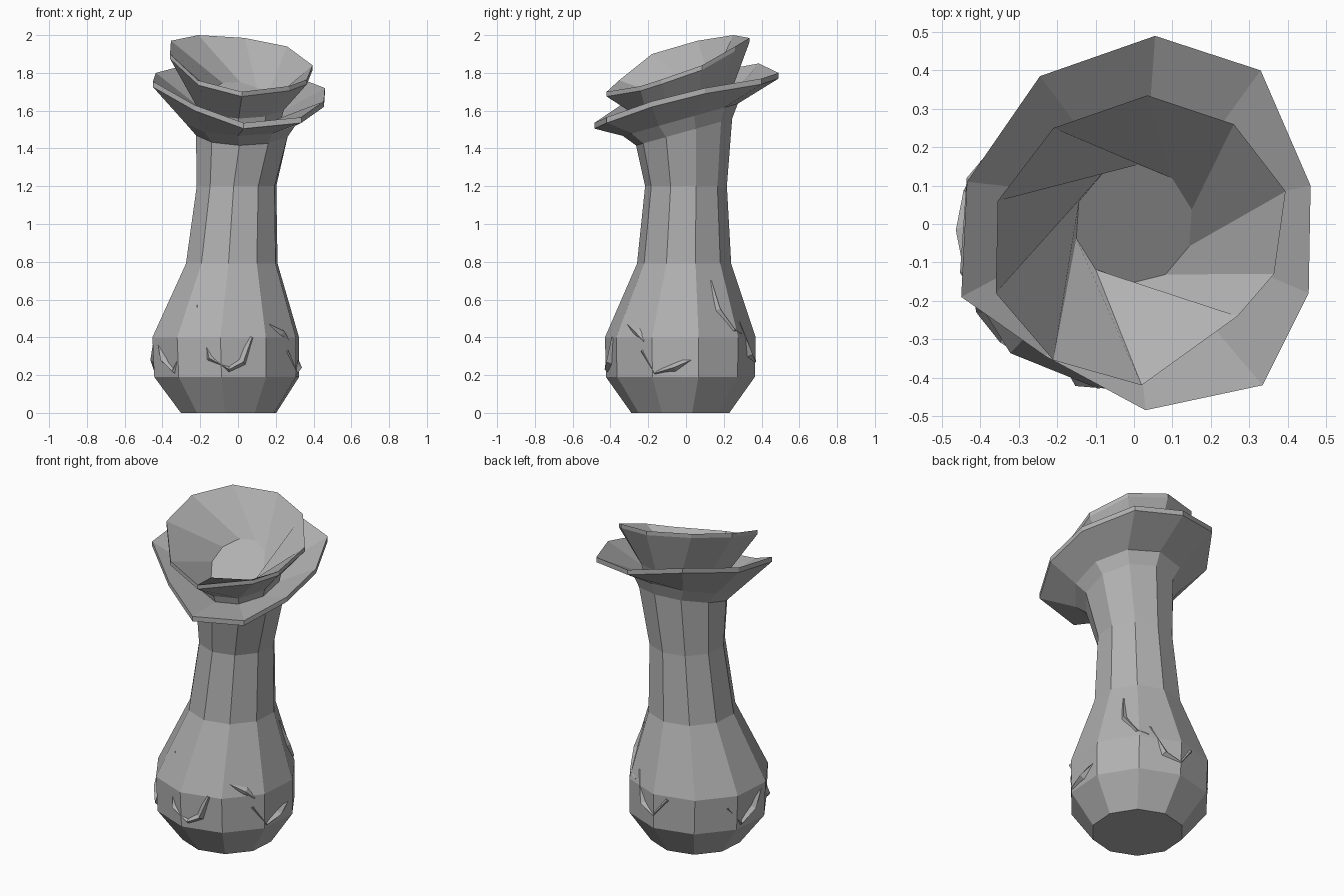
import bpy, bmesh
from math import cos, sin, radians

if "Cube" in bpy.data.objects:
    bpy.data.objects.remove(bpy.data.objects["Cube"])

N = 10
ANG = [radians(86 - 36 * i) for i in range(N)]

clay = bpy.data.materials.new("dark_grey")
clay.diffuse_color = (.44, .44, .44, 1)
clay.use_nodes = True
clay.node_tree.nodes["Principled BSDF"].inputs["Base Color"].default_value = clay.diffuse_color


def ring(cx, cy, r, z, tilt=0.0, lean=0.0):
    pts = [(cx + r * cos(a), cy + r * sin(a)) for a in ANG]
    return [(x, y, z + tilt * y + lean * x) for x, y in pts]


def lower(pts, dz):
    return [(x, y, z - dz) for x, y, z in pts]


def loft(name, rings):
    bm = bmesh.new()
    loops = [[bm.verts.new(p) for p in r] for r in rings]
    n = len(rings[0])
    for a, b in zip(loops, loops[1:]):
        for i in range(n):
            j = (i + 1) % n
            bm.faces.new((a[i], a[j], b[j], b[i]))
    bm.faces.new(loops[0])
    bm.faces.new(loops[-1])
    bmesh.ops.recalc_face_normals(bm, faces=bm.faces[:])
    me = bpy.data.meshes.new(name)
    bm.to_mesh(me)
    bm.free()
    me.materials.append(clay)
    ob = bpy.data.objects.new(name, me)
    bpy.context.collection.objects.link(ob)
    return ob


# tilted, irregular rims
lower_rim = [(.055, .49, 1.80), (.33, .40, 1.77), (.46, .10, 1.72), (.455, -.18, 1.65),
             (.335, -.42, 1.565), (.03, -.485, 1.535), (-.23, -.345, 1.63),
             (-.45, -.19, 1.755), (-.435, .11, 1.80), (-.245, .385, 1.85)]
upper_rim = [(.035, .335, 1.985), (.26, .26, 1.94), (.395, .085, 1.84), (.365, -.13, 1.765),
             (.27, -.24, 1.73), (.02, -.42, 1.70), (-.21, -.355, 1.76),
             (-.36, -.18, 1.90), (-.355, .06, 1.97), (-.21, .25, 2.0)]

# bulbous body, neck and lower flared rim
body = [(-.05, -.03, .26, 0), (-.06, -.03, .395, .19), (-.065, -.03, .40, .40),
        (-.033, -.01, .25, .79), (-.008, 0, .217, 1.2)]
rings = [ring(*b) for b in body]
rings += [ring(.025, -.01, .255, 1.49, .28), ring(.02, -.03, .305, 1.56, .28),
          lower(lower_rim, .03), lower_rim, ring(.02, 0, .22, 1.58, .28)]
loft("vase_body", rings)

# upper cup with its own rim and sunken twisted inside, sloping to the front
inside = ring(0, 0, .155, 1.66, .6, -.1)
loft("upper_cup", [ring(.02, 0, .21, 1.52, .28), ring(.02, 0, .24, 1.63, .3),
                   lower(upper_rim, .025), upper_rim,
                   inside[1:] + inside[:1]])


def surface(deg, z, lift):
    for a, b in zip(body, body[1:]):
        if a[3] <= z <= b[3]:
            t = (z - a[3]) / (b[3] - a[3])
            cx, cy, r = [a[k] + t * (b[k] - a[k]) for k in range(3)]
            d = radians(deg)
            return (cx + (r + lift) * cos(d), cy + (r + lift) * sin(d), z)


# raised broken lips around the belly
lips = {
    "front_lip": [(-121, .57), (-103, .29), (-88, .23), (-77, .27), (-69, .40)],
    "front_left_lip": [(-165, .42), (-150, .28), (-136, .22), (-127, .33)],
    "right_lip": [(-32, .33), (-20, .21), (-5, .24), (12, .29)],
    "right_front_lip": [(-55, .48), (-38, .43), (-30, .38)],
    "right_rear_lip": [(33, .70), (36, .55), (48, .44), (58, .42)],
    "back_lip": [(60, .48), (72, .31), (86, .27), (98, .38)],
    "left_lip": [(150, .33), (163, .22), (178, .28), (190, .38)],
}
for name, path in lips.items():
    sections = []
    last = len(path) - 1
    for i, (d, z) in enumerate(path):
        h = -.01 if i in (0, last) else .005
        d0, z0 = path[max(i - 1, 0)]
        d1, z1 = path[min(i + 1, last)]
        u, v = (d1 - d0) * .0065, z1 - z0
        l = (u * u + v * v) ** .5
        u, v = u / l * .035, v / l * .035
        sections.append([surface(d, z, h),
                         surface(d - v / .0065, z + u, -.035),
                         surface(d + v / .0065, z - u, -.035)])
    loft(name, sections)
